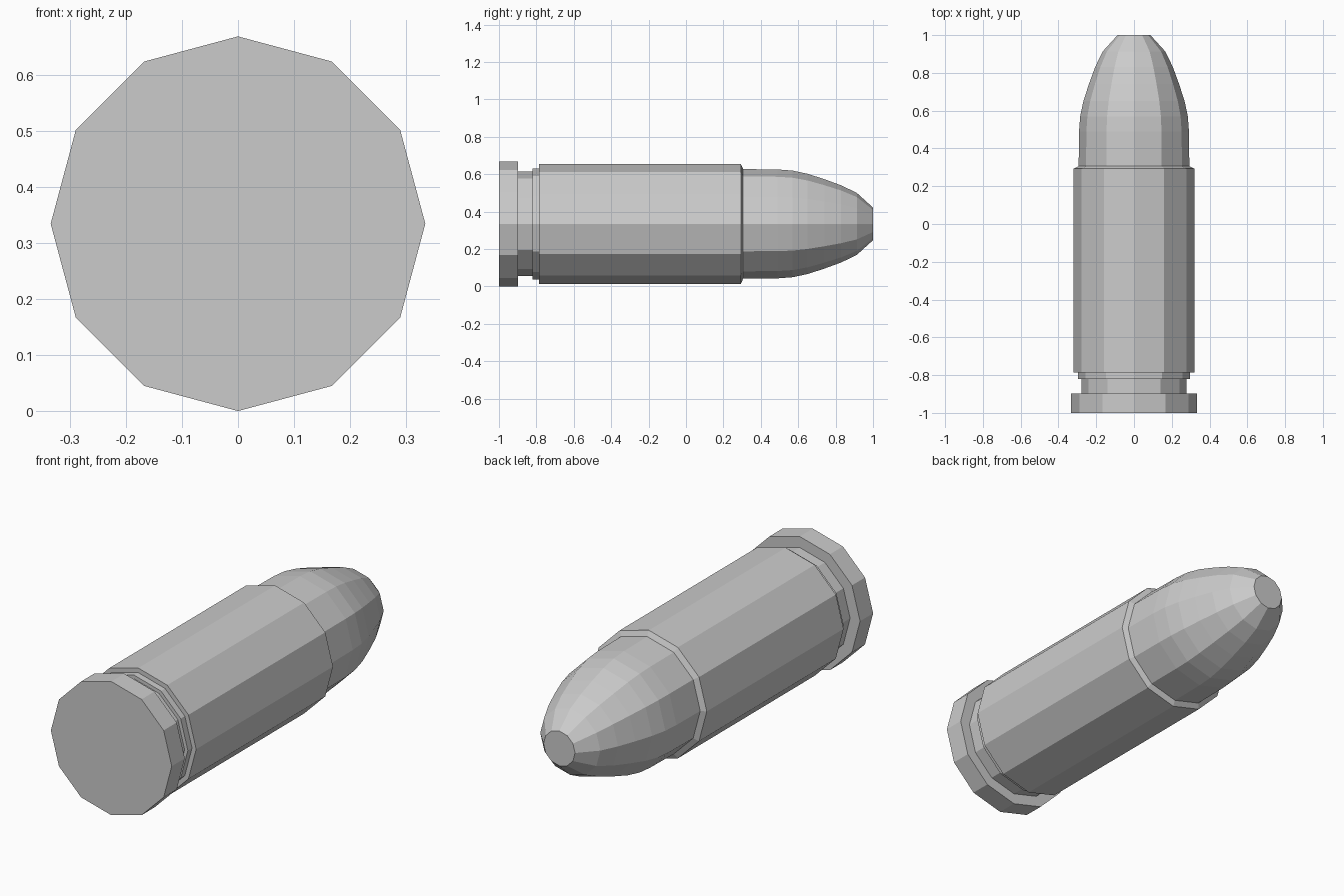
import bpy, bmesh, math

if "Cube" in bpy.data.objects:
    bpy.data.objects.remove(bpy.data.objects["Cube"])

SIDES = 12
AXIS_Z = 0.334


def lathe(name, profile, cap_start=False, cap_end=False):
    """Revolve (y, radius) points around the long axis with flat facets."""
    bm = bmesh.new()
    rings = []
    for y, r in profile:
        angles = [2 * math.pi * i / SIDES for i in range(SIDES)]
        rings.append([bm.verts.new((r * math.cos(a), y, AXIS_Z + r * math.sin(a)))
                      for a in angles])
    for a, b in zip(rings, rings[1:]):
        for i in range(SIDES):
            j = (i + 1) % SIDES
            bm.faces.new((a[i], b[i], b[j], a[j]))
    if cap_start:
        bm.faces.new(rings[0])
    if cap_end:
        bm.faces.new(rings[-1][::-1])
    bmesh.ops.recalc_face_normals(bm, faces=bm.faces)
    # Open shells: make the sides face away from the axis
    side = max(bm.faces, key=lambda f: f.calc_center_median().z)
    if side.normal.z < 0:
        bmesh.ops.reverse_faces(bm, faces=bm.faces)
    mesh = bpy.data.meshes.new(name)
    bm.to_mesh(mesh)
    bm.free()
    obj = bpy.data.objects.new(name, mesh)
    bpy.context.collection.objects.link(obj)
    return obj


# Case: rim, extractor groove, small step, straight wall and mouth chamfer
lathe("case", [(-1.0, 0.334), (-0.897, 0.334), (-0.897, 0.279), (-0.82, 0.279),
               (-0.82, 0.297), (-0.787, 0.297), (-0.787, 0.32), (0.293, 0.32),
               (0.306, 0.293)], cap_start=True)

# Rounded tip with a flat nose
lathe("tip", [(0.306, 0.293), (0.49, 0.291), (0.57, 0.285), (0.65, 0.268),
              (0.74, 0.239), (0.83, 0.206), (0.913, 0.166), (1.0, 0.087)],
      cap_end=True)
